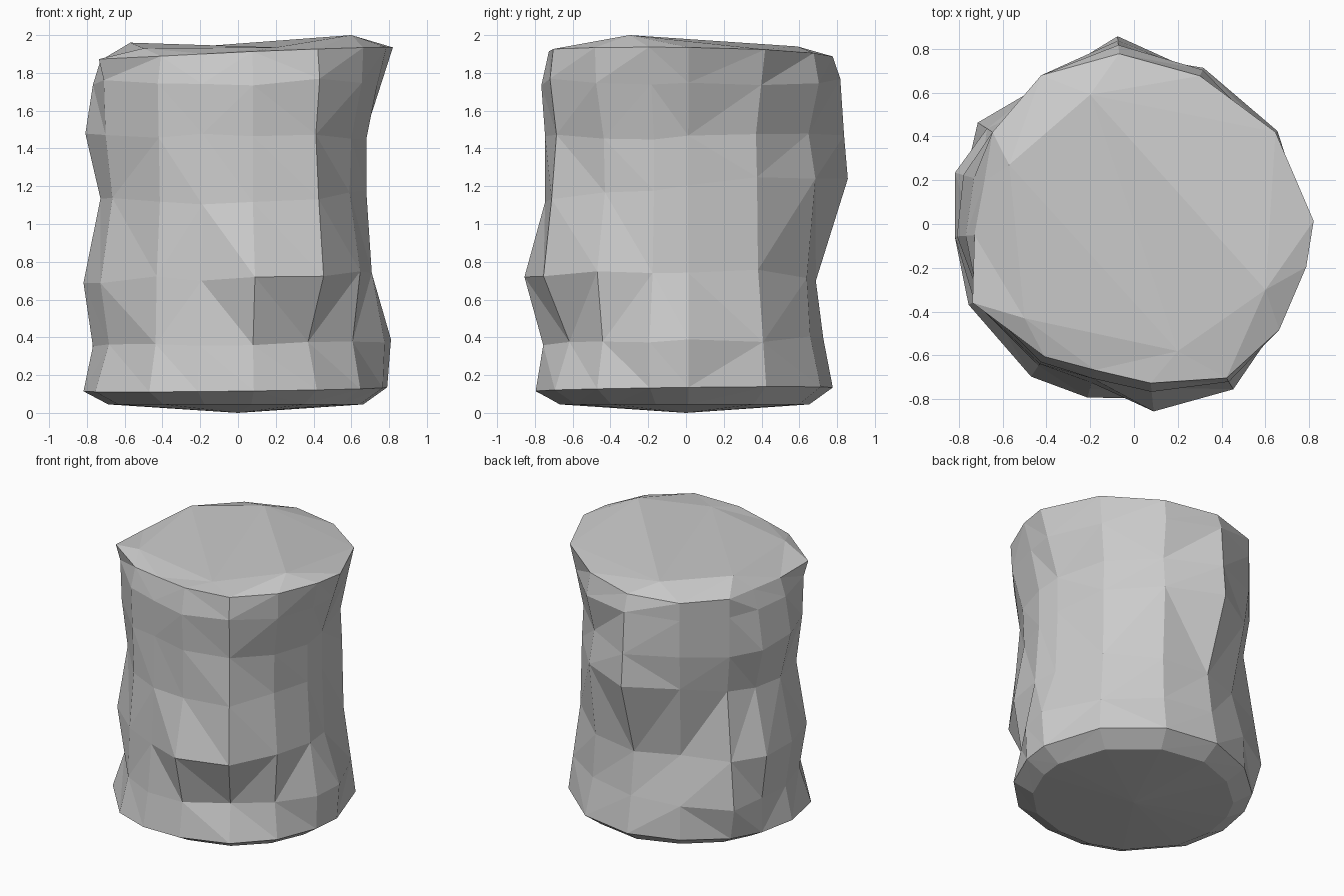
import bpy, bmesh, random
from math import radians, cos, sin
from mathutils import Vector
from mathutils.geometry import delaunay_2d_cdt

if "Cube" in bpy.data.objects:
    bpy.data.objects.remove(bpy.data.objects["Cube"])

random.seed(4)

# Irregular columns around the block (degrees, counter-clockwise from +x)
ANGLES = [1, 33, 66, 95, 122, 147, 164, 184, 206, 236, 255, 276, 301, 324, 346]

# Each ring: height, tilt along x, tilt along y, radius per column
RINGS = [
    (.125, .01, .01, [.79, .78, .78, .78, .77, .79, .80, .82, .84, .84, .82, .80, .81, .80, .79]),
    (.37, .02, .01, [.81, .75, .72, .73, .76, .85, .80, .77, .76, .78, .78, .76, .72, .75, .80]),
    (.72, .03, 0, [.69, .70, .70, .69, .68, .80, .85, .82, .81, .77, .75, .86, .88, .80, .73]),
    (1.18, .03, .06, [.67, .69, .75, .86, .77, .73, .73, .73, .74, .74, .73, .75, .83, .73, .70]),
    (1.46, 0, 0, [.67, .68, .71, .84, .80, .77, .81, .81, .78, .75, .72, .75, .80, .74, .70]),
    (1.75, 0, 0, [.76, .73, .77, .82, .80, .77, .76, .77, .79, .76, .73, .77, .84, .81, .76]),
    (1.90, .035, -.01, [.82, .77, .74, .78, .80, .77, .71, .73, .82, .73, .69, .73, .82, .82, .81]),
]

# A few raised points inside the top
PEAKS = [(-.57, .27, 1.96), (.60, -.30, 2.0), (.20, -.58, 1.935),
         (-.50, -.43, 1.93), (-.20, .59, 1.94)]

bm = bmesh.new()


def add_ring(z, tx, ty, radii, scale=1, jitter=0):
    ring = []
    for a, r in zip(ANGLES, radii):
        c, s = cos(radians(a)), sin(radians(a))
        h = z + tx * c + ty * s + random.uniform(-jitter, jitter)
        ring.append(bm.verts.new((r * scale * c, r * scale * s, h)))
    return ring


# Worn side wall, with a narrower bevel ring at the foot
loops = [add_ring(.045, 0, 0, RINGS[0][-1], scale=.84)]
for k, ring in enumerate(RINGS):
    loops.append(add_ring(*ring, jitter=.02 if 0 < k < len(RINGS) - 1 else 0))

n = len(ANGLES)
for low, high in zip(loops, loops[1:]):
    for i in range(n):
        j = (i + 1) % n
        bm.faces.new((low[i], low[j], high[j], high[i]))

# Uneven top: rim and peaks joined by triangles
cap = loops[-1] + [bm.verts.new(p) for p in PEAKS]
flat = [Vector(v.co.xy) for v in cap]
result = delaunay_2d_cdt(flat, [], [list(range(n))], 1, 1e-5)
for tri in result[2]:
    bm.faces.new([cap[result[3][k][0]] for k in tri])

# Shallow pointed underside
base = bm.verts.new((0, 0, 0))
for i in range(n):
    bm.faces.new((base, loops[0][(i + 1) % n], loops[0][i]))

bmesh.ops.triangulate(bm, faces=bm.faces[:], quad_method='SHORT_EDGE')
bmesh.ops.recalc_face_normals(bm, faces=bm.faces[:])

mesh = bpy.data.meshes.new("rock_pillar")
bm.to_mesh(mesh)
bm.free()
bpy.context.collection.objects.link(bpy.data.objects.new("rock_pillar", mesh))
